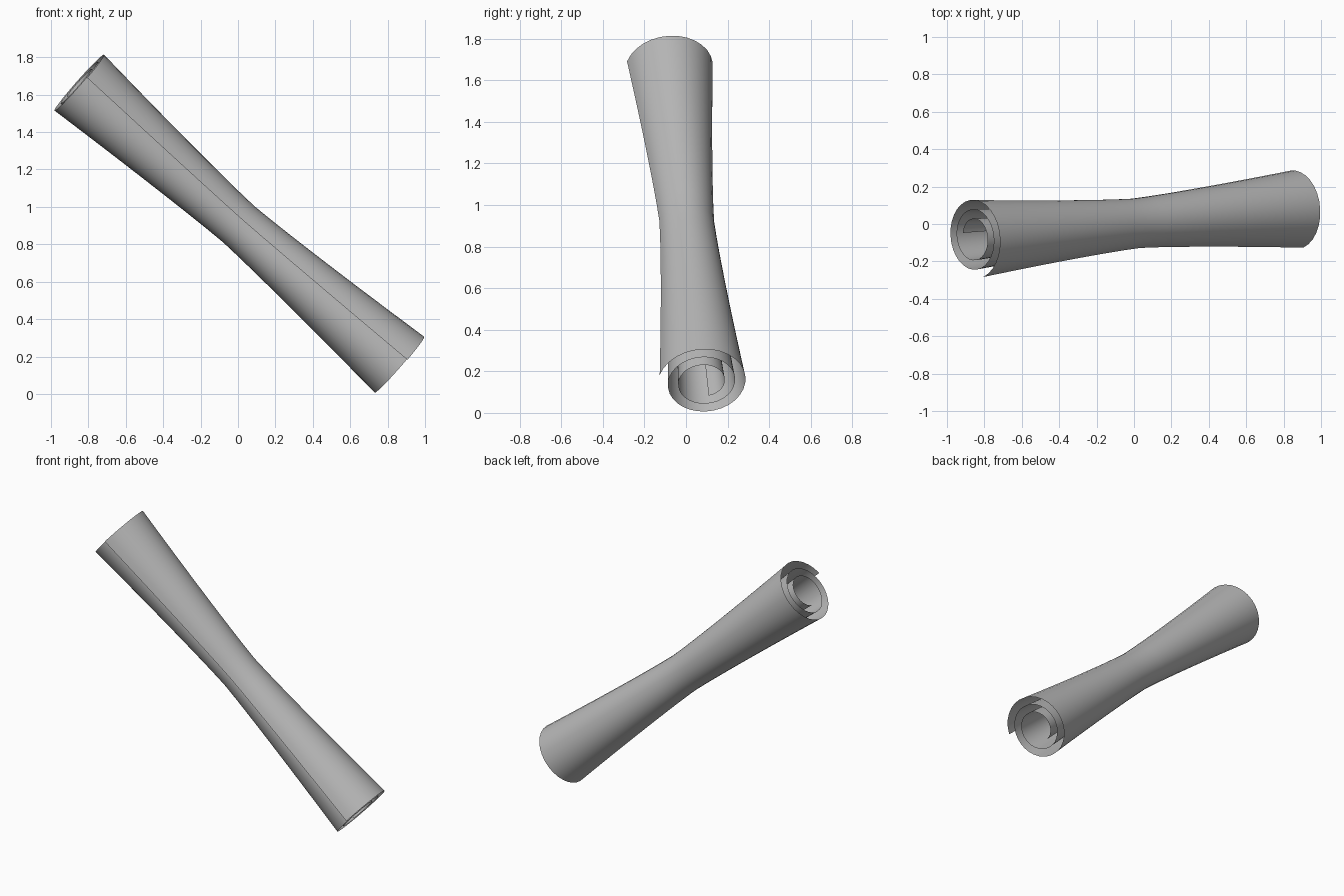
import bpy
import bmesh
import math
from mathutils import Vector

cube = bpy.data.objects.get("Cube")
if cube:
    bpy.data.objects.remove(cube, do_unlink=True)

# Roll axis and the frame around it
TOP_END = Vector((-0.857, -0.07, 1.655))
LOW_END = Vector((0.855, 0.087, 0.147))
axis = (LOW_END - TOP_END).normalized()
up = (Vector((0, 0, 1)) - axis * axis.z).normalized()
front = axis.cross(up)
if front.y > 0:
    front = -front

# Spiral winding, in turns from the outer edge to the inner edge
OUTER_TURN, INNER_TURN = 0.034, 2.70
STEPS, ROWS = 80, 20


def spiral_offset(turn):
    radius = 0.224 - 0.05 * turn
    angle = turn * math.tau
    return radius * (math.cos(angle) * front + math.sin(angle) * up)


def pinch(t):
    # Narrow waist that flares toward both ends
    return 0.64 + 0.36 * abs(2 * t - 1) ** 1.25


def paper_material():
    mat = bpy.data.materials.new("plain grey")
    mat.use_nodes = True
    colour = (0.48, 0.48, 0.48, 1)
    mat.diffuse_color = colour
    mat.node_tree.nodes["Principled BSDF"].inputs["Base Color"].default_value = colour
    return mat


# Single thin sheet rolled up along the axis
bm = bmesh.new()
grid = []
for row in range(ROWS + 1):
    t = row / ROWS
    centre = TOP_END.lerp(LOW_END, t)
    line = []
    for step in range(STEPS + 1):
        turn = OUTER_TURN + (INNER_TURN - OUTER_TURN) * step / STEPS
        line.append(bm.verts.new(centre + spiral_offset(turn) * pinch(t)))
    grid.append(line)

for a, b in zip(grid, grid[1:]):
    for i in range(STEPS):
        bm.faces.new((a[i], a[i + 1], b[i + 1], b[i]))

# Face the outer side of the sheet away from the axis
bm.normal_update()
bm.faces.ensure_lookup_table()
first = bm.faces[0]
if first.normal.dot(front) < 0:
    bmesh.ops.reverse_faces(bm, faces=bm.faces[:])

mesh = bpy.data.meshes.new("rolled_sheet")
bm.to_mesh(mesh)
bm.free()
mesh.materials.append(paper_material())
sheet = bpy.data.objects.new("rolled_sheet", mesh)
bpy.context.collection.objects.link(sheet)

bpy.ops.object.select_all(action="DESELECT")
sheet.select_set(True)
bpy.context.view_layer.objects.active = sheet
bpy.ops.object.shade_smooth_by_angle(angle=math.radians(40))
